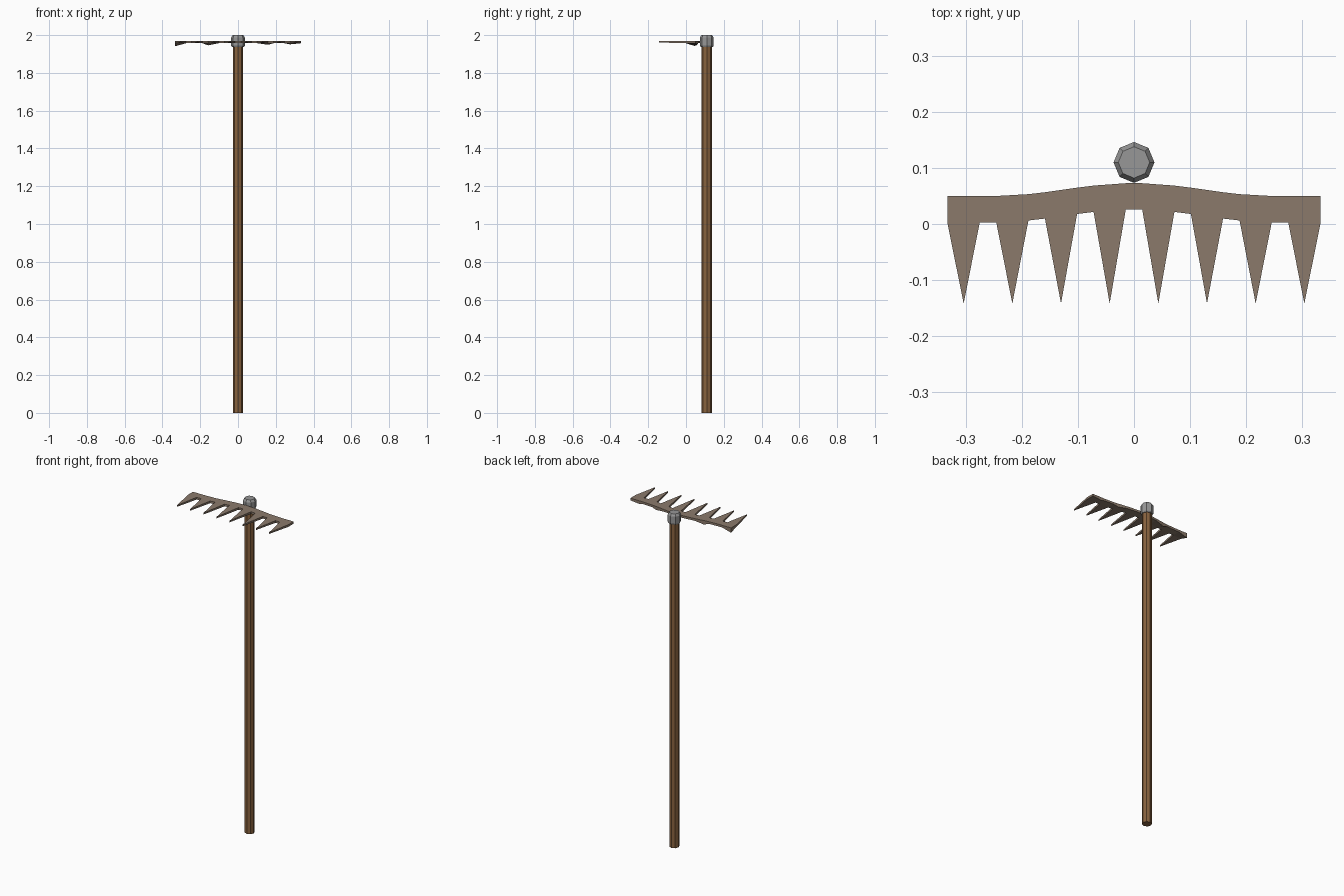
import bpy, bmesh, math

if "Cube" in bpy.data.objects:
    bpy.data.objects.remove(bpy.data.objects["Cube"])

CY = 0.11  # handle axis in y


def material(name, rgb):
    m = bpy.data.materials.new(name)
    m.diffuse_color = (*rgb, 1)
    m.use_nodes = True
    m.node_tree.nodes["Principled BSDF"].inputs["Base Color"].default_value = m.diffuse_color
    return m


wood = material("brown wood", (0.25, 0.125, 0.05))
steel = material("grey metal", (0.31, 0.31, 0.31))
rust = material("dull brown metal", (0.26, 0.195, 0.148))


def finish(bm, name, mat):
    bmesh.ops.recalc_face_normals(bm, faces=bm.faces)
    me = bpy.data.meshes.new(name)
    bm.to_mesh(me)
    bm.free()
    me.materials.append(mat)
    ob = bpy.data.objects.new(name, me)
    bpy.context.collection.objects.link(ob)
    return ob


def turned(name, profile, mat, sides=8):
    """Closed octagonal solid from (radius, z) rings."""
    bm = bmesh.new()
    rings = [[bm.verts.new((r * math.sin(2 * math.pi * i / sides),
                            CY + r * math.cos(2 * math.pi * i / sides), z))
              for i in range(sides)] for r, z in profile]
    for a, b in zip(rings, rings[1:]):
        for i in range(sides):
            j = (i + 1) % sides
            bm.faces.new((a[i], a[j], b[j], b[i]))
    bm.faces.new(rings[0])
    bm.faces.new(rings[-1])
    return finish(bm, name, mat)


# Handle and socket cap
turned("handle", [(0.027, 0), (0.027, 1.945)], wood)
turned("socket_cap", [(0.032, 1.937), (0.0365, 1.945), (0.0365, 1.987), (0.028, 2.0)], steel)

# Rake head: bowed bar with eight pointed teeth
TOP, BOTTOM, TEETH, PITCH, HALF = 1.970, 1.957, 8, 0.0869, 0.0287


def back_edge(x):
    return 0.05 + 0.0115 * (1 + math.cos(math.pi * min(abs(x) / 0.25, 1)))


tips = [PITCH * (k - (TEETH - 1) / 2) for k in range(TEETH)]
columns = [t + s * HALF for t in tips for s in (-1, 1)]
sag = {0: 0.016, 4: 0.011, 11: 0.008, 14: 0.006}  # worn lumps under the bar

bm = bmesh.new()
cols = []
for i, x in enumerate(columns):
    yb = back_edge(x)
    yf = 0.0 if i in (0, len(columns) - 1) else yb - 0.047
    low = BOTTOM - sag.get(i, 0)
    cols.append([bm.verts.new(p) for p in
                 ((x, yf, TOP), (x, yb, TOP), (x, yb, low), (x, yf, BOTTOM))])
for i, (a, b) in enumerate(zip(cols, cols[1:])):
    for e in ((0, 1), (1, 2), (2, 3)):
        bm.faces.new((a[e[0]], b[e[0]], b[e[1]], a[e[1]]))
    if i % 2:  # gap between teeth
        bm.faces.new((a[3], b[3], b[0], a[0]))
    else:      # tooth
        t = bm.verts.new((tips[i // 2], -0.142, TOP))
        u = bm.verts.new((tips[i // 2], -0.142, TOP - 0.009))
        bm.faces.new((a[0], t, b[0]))
        bm.faces.new((a[3], b[3], u))
        bm.faces.new((a[3], u, t, a[0]))
        bm.faces.new((b[0], t, u, b[3]))
bm.faces.new(cols[0])
bm.faces.new(cols[-1])
finish(bm, "rake_head", rust)
